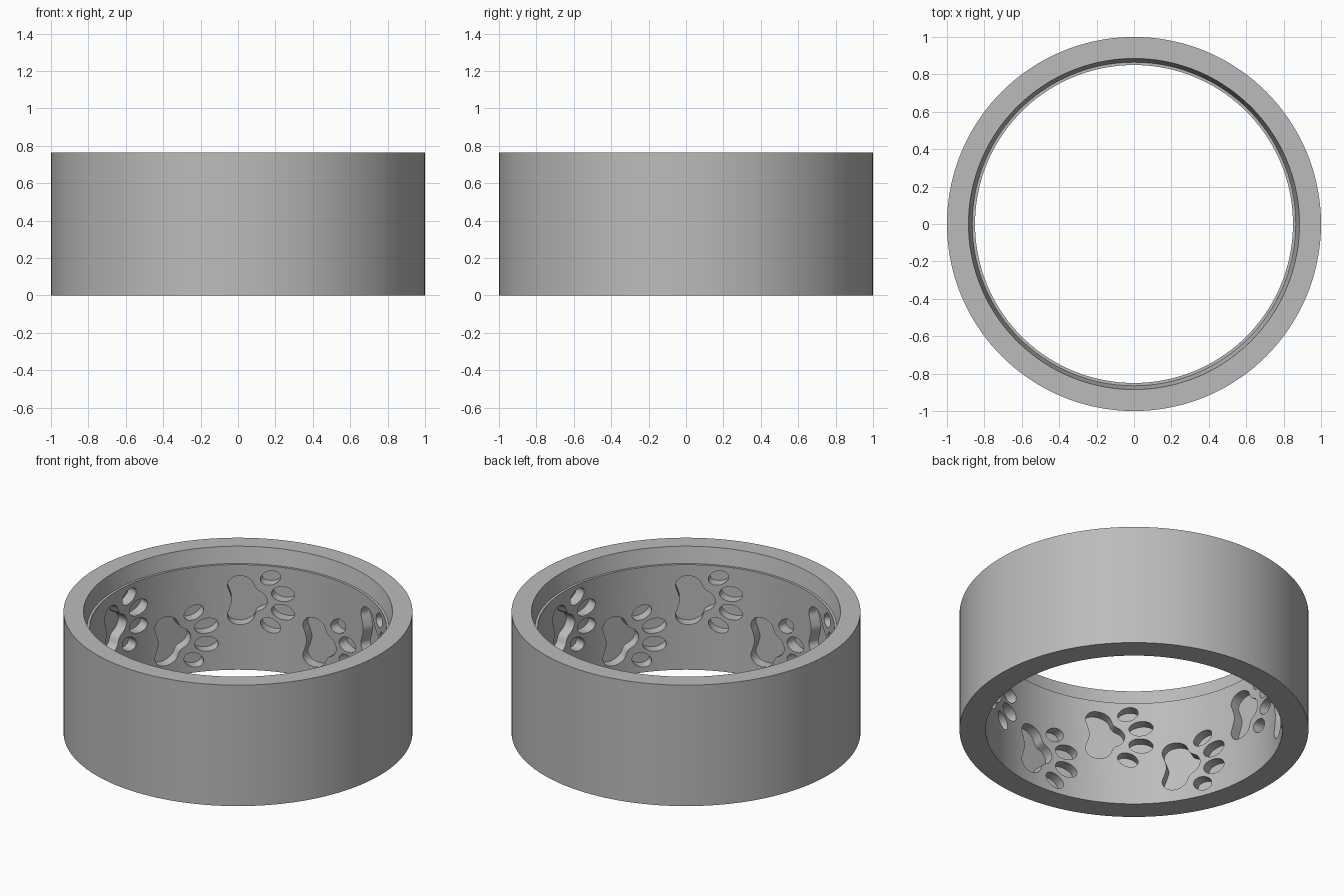
import bpy, bmesh, math
from math import cos, sin, radians, pi

cube = bpy.data.objects.get("Cube")
if cube:
    bpy.data.objects.remove(cube, do_unlink=True)

SEGMENTS = 144
BORE = 0.85          # radius of the inner wall
DEPTH = 0.065        # depth of the paw recesses
FIRST_PAW = 1.65     # angle of the first paw, degrees

# Material
grey = bpy.data.materials.new("plain_grey")
grey.use_nodes = True
colour = (0.50, 0.50, 0.50, 1)
grey.diffuse_color = colour
grey.node_tree.nodes["Principled BSDF"].inputs["Base Color"].default_value = colour


def mesh_object(name, bm):
    bmesh.ops.recalc_face_normals(bm, faces=bm.faces)
    mesh = bpy.data.meshes.new(name)
    bm.to_mesh(mesh)
    bm.free()
    mesh.materials.append(grey)
    obj = bpy.data.objects.new(name, mesh)
    bpy.context.collection.objects.link(obj)
    return obj


def smooth_loop(points, steps=5):
    """Closed Catmull-Rom curve through the points."""
    out, n = [], len(points)
    for i in range(n):
        a, b, c, d = (points[(i + k) % n] for k in (-1, 0, 1, 2))
        for s in range(steps):
            t = s / steps
            out.append(tuple(
                0.5 * (2 * q + (r - p) * t + (2 * p - 5 * q + 4 * r - w) * t * t
                       + (3 * q - p - 3 * r + w) * t ** 3)
                for p, q, r, w in zip(a, b, c, d)))
    return out


def ellipse(cu, cv, ru, rv, tilt, n=28):
    ct, st = cos(radians(tilt)), sin(radians(tilt))
    pts = [(ru * cos(2 * pi * i / n), rv * sin(2 * pi * i / n)) for i in range(n)]
    return [(cu + x * ct - y * st, cv + x * st + y * ct) for x, y in pts]


def add_plug(bm, outline, angle, z):
    """Prism wrapped round the bore: u runs along the wall, v runs up."""
    rings = []
    for r in (BORE - 0.03, BORE + DEPTH):
        ring = []
        for u, v in outline:
            a = radians(angle) - u / BORE
            ring.append(bm.verts.new((r * cos(a), r * sin(a), z + v)))
        rings.append(ring)
        bm.faces.new(ring)
    n = len(outline)
    for i in range(n):
        j = (i + 1) % n
        bm.faces.new((rings[0][i], rings[0][j], rings[1][j], rings[1][i]))


# Ring band: lathed profile with a tapered rebate under the top rim
profile = [(1, 0), (1, 0.765), (0.885, 0.765), (0.865, 0.665), (BORE, 0.665), (BORE, 0)]
bm = bmesh.new()
loops = [[bm.verts.new((r * cos(2 * pi * i / SEGMENTS), r * sin(2 * pi * i / SEGMENTS), z))
          for r, z in profile] for i in range(SEGMENTS)]
for i in range(SEGMENTS):
    a, b = loops[i], loops[(i + 1) % SEGMENTS]
    for k in range(len(profile)):
        m = (k + 1) % len(profile)
        bm.faces.new((a[k], b[k], b[m], a[m]))
band = mesh_object("ring_band", bm)

# Paw outline: one pad and four toes
half_pad = [(0.10, 0.045), (0.055, 0.075), (0.03, 0.125), (-0.02, 0.153),
            (-0.08, 0.145), (-0.11, 0.10), (-0.095, 0.045)]
pad = smooth_loop([(0.12, 0)] + half_pad + [(-0.085, 0)]
                  + [(u, -v) for u, v in reversed(half_pad)])
paw = [pad]
for side in (1, -1):
    paw.append(ellipse(0.138, side * 0.15, 0.062, 0.043, side * 25))
    paw.append(ellipse(0.213, side * 0.057, 0.07, 0.047, side * 8))

# Twelve paws round the bore, alternately high and low
bm = bmesh.new()
for i in range(12):
    for outline in paw:
        add_plug(bm, outline, FIRST_PAW + 30 * i, 0.23 if i % 2 else 0.44)
cutter = mesh_object("paw_cutter", bm)
cutter.hide_render = True

# Cut the recesses and bake the result
cut = band.modifiers.new("paw_recesses", "BOOLEAN")
cut.operation = "DIFFERENCE"
cut.solver = "EXACT"
cut.object = cutter
bpy.context.view_layer.update()
graph = bpy.context.evaluated_depsgraph_get()
baked = bpy.data.meshes.new_from_object(band.evaluated_get(graph))
band.modifiers.clear()
band.data = baked
bpy.data.objects.remove(cutter, do_unlink=True)

# Smooth walls, sharp rims
bpy.ops.object.select_all(action="DESELECT")
band.select_set(True)
bpy.context.view_layer.objects.active = band
bpy.ops.object.shade_smooth_by_angle(angle=radians(30))
